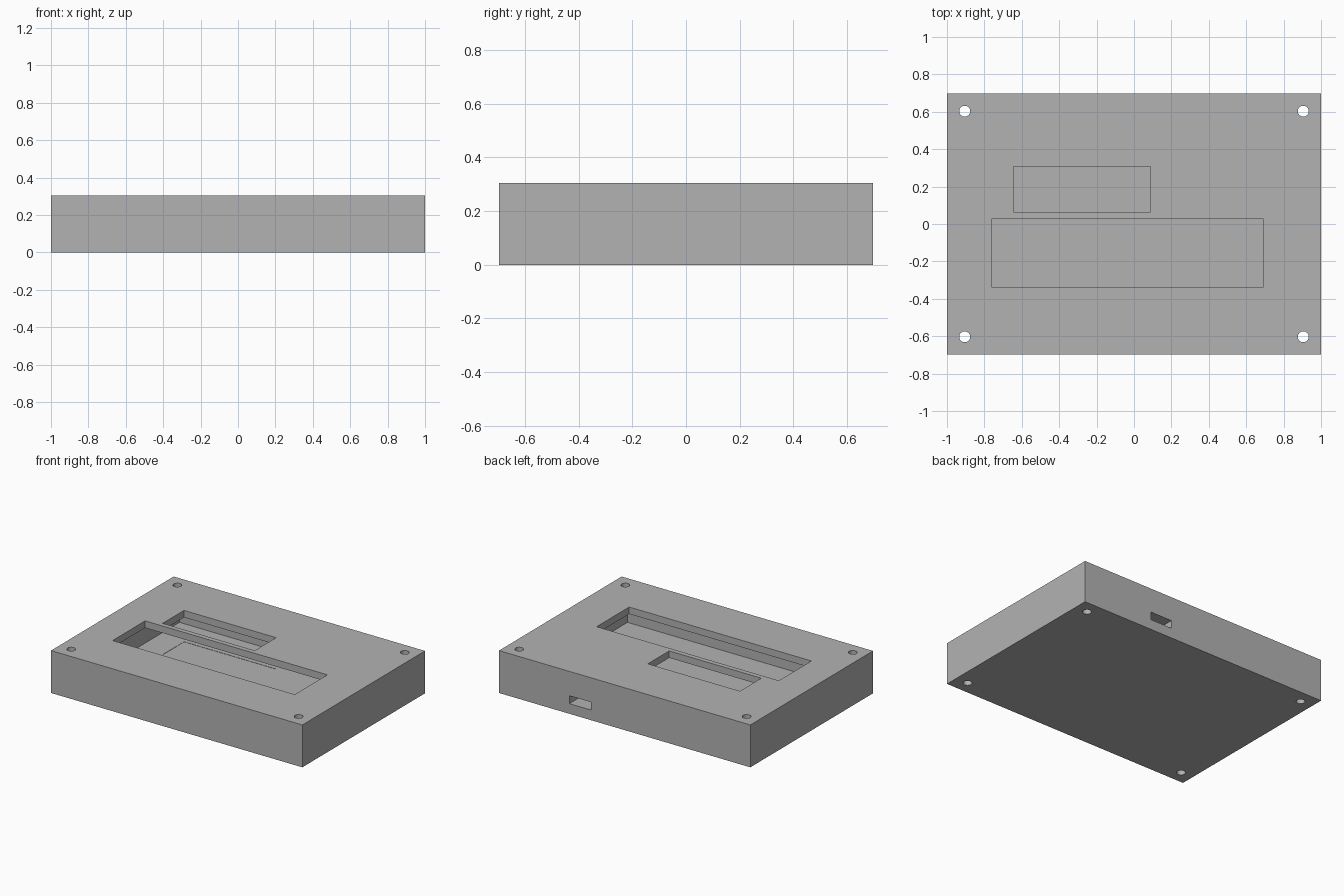
import bpy

# Remove the default cube only
default = bpy.data.objects.get("Cube")
if default:
    bpy.data.objects.remove(default, do_unlink=True)

grey = bpy.data.materials.new("plain grey")
grey.use_nodes = True
grey.diffuse_color = (0.45, 0.45, 0.45, 1)
grey.node_tree.nodes["Principled BSDF"].inputs["Base Color"].default_value = (0.45, 0.45, 0.45, 1)

HEIGHT = 0.305
FLOOR = 0.08
LID_BOTTOM = 0.255


def block(name, x0, x1, y0, y1, z0, z1):
    """Box spanning the given limits."""
    bpy.ops.mesh.primitive_cube_add(size=1, location=((x0 + x1) / 2, (y0 + y1) / 2, (z0 + z1) / 2))
    obj = bpy.context.object
    obj.name = name
    obj.scale = (x1 - x0, y1 - y0, z1 - z0)
    bpy.ops.object.transform_apply(location=True, rotation=False, scale=True)
    obj.data.materials.append(grey)
    return obj


def cut(target, cutter):
    """Subtract the cutter and discard it."""
    cutter.hide_render = True
    mod = target.modifiers.new(cutter.name, "BOOLEAN")
    mod.operation = "DIFFERENCE"
    mod.solver = "EXACT"
    mod.object = cutter
    bpy.context.view_layer.objects.active = target
    bpy.ops.object.modifier_apply(modifier=mod.name)
    bpy.data.objects.remove(cutter, do_unlink=True)


# Enclosure body with a hollow interior
enclosure = block("enclosure", -1, 1, -0.697, 0.697, 0, HEIGHT)
cut(enclosure, block("cavity", -0.84, 0.84, -0.535, 0.535, FLOOR, LID_BOTTOM))

# Two openings in the lid, leaving a faint recess in the floor
sink = FLOOR - 0.002
cut(enclosure, block("large_window", -0.76, 0.69, -0.34, 0.03, sink, 0.4))
cut(enclosure, block("small_window", -0.645, 0.088, 0.065, 0.308, sink, 0.4))

# Cable port through the back wall
cut(enclosure, block("cable_port", 0.267, 0.44, 0.5, 0.8, 0.073, 0.13))

# Screw holes through the four corners
for sx in (-1, 1):
    for sy in (-1, 1):
        bpy.ops.mesh.primitive_cylinder_add(vertices=32, radius=0.029, depth=1,
                                            location=(sx * 0.905, sy * 0.603, HEIGHT / 2))
        hole = bpy.context.object
        hole.name = "screw_hole"
        hole.data.materials.append(grey)
        cut(enclosure, hole)

# Smooth hole walls, crisp box edges
bpy.ops.object.select_all(action="DESELECT")
enclosure.select_set(True)
bpy.context.view_layer.objects.active = enclosure
bpy.ops.object.shade_smooth_by_angle()
